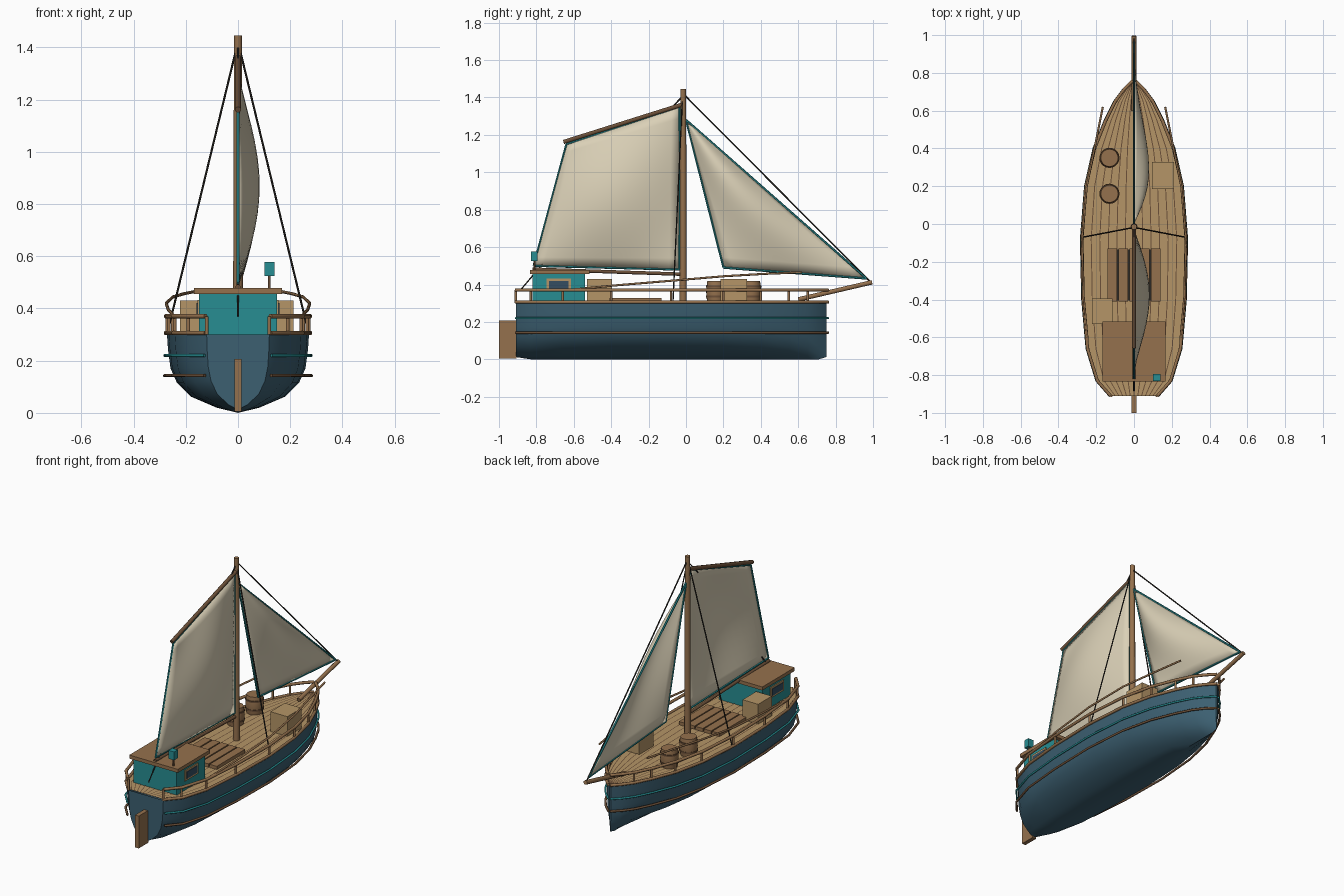
import bpy, bmesh, math
from mathutils import Vector

if "Cube" in bpy.data.objects:
    bpy.data.objects.remove(bpy.data.objects["Cube"])


def material(name, rgb):
    m = bpy.data.materials.new(name)
    m.diffuse_color = (*rgb, 1)
    m.use_nodes = True
    m.node_tree.nodes["Principled BSDF"].inputs["Base Color"].default_value = m.diffuse_color
    return m


NAVY = material("navy hull paint", (0.045, 0.115, 0.165))
TEAL = material("teal paint", (0.02, 0.27, 0.29))
CANVAS = material("cream canvas", (0.70, 0.63, 0.47))
BROWN = material("brown wood", (0.30, 0.165, 0.075))
DARKWOOD = material("dark wood", (0.15, 0.08, 0.04))
TAN = material("tan planks", (0.46, 0.30, 0.135))
DARK = material("dark rope", (0.025, 0.022, 0.018))
GLASS = material("window glass", (0.035, 0.075, 0.12))


def mesh_object(name, verts, faces, mat, smooth=None):
    me = bpy.data.meshes.new(name)
    me.from_pydata(verts, [], faces)
    bm = bmesh.new()
    bm.from_mesh(me)
    bmesh.ops.remove_doubles(bm, verts=bm.verts, dist=1e-5)
    bmesh.ops.recalc_face_normals(bm, faces=bm.faces)
    bm.to_mesh(me)
    bm.free()
    me.materials.append(mat)
    ob = bpy.data.objects.new(name, me)
    bpy.context.collection.objects.link(ob)
    if smooth:
        me.shade_smooth()
        me.set_sharp_from_angle(angle=math.radians(smooth))
    return ob


def box(name, x, y, z, mat):
    v = [(a, b, c) for a in x for b in y for c in z]
    f = [(0, 1, 3, 2), (4, 6, 7, 5), (0, 4, 5, 1), (2, 3, 7, 6), (0, 2, 6, 4), (1, 5, 7, 3)]
    return mesh_object(name, v, f, mat)


def tube(name, pts, r, mat, sides=8):
    """Round bar swept along a path, with capped ends."""
    pts = [Vector(p) for p in pts]
    verts, faces = [], []
    for i, p in enumerate(pts):
        d = (pts[min(i + 1, len(pts) - 1)] - pts[max(i - 1, 0)]).normalized()
        ref = Vector((0, 0, 1)) if abs(d.z) < 0.75 else Vector((1, 0, 0))
        a = d.cross(ref).normalized()
        b = d.cross(a)
        for k in range(sides):
            t = 2 * math.pi * (k + 0.5) / sides
            verts.append(p + r * (math.cos(t) * a + math.sin(t) * b))
        if i:
            o = (i - 1) * sides
            faces += [(o + k, o + (k + 1) % sides, o + sides + (k + 1) % sides, o + sides + k)
                      for k in range(sides)]
    n = (len(pts) - 1) * sides
    faces += [tuple(range(sides)), tuple(range(n, n + sides))]
    return mesh_object(name, verts, faces, mat, 50)


def lathe(name, centre, profile, mat, sides=20):
    n = len(profile)
    v = [(centre[0] + r * math.cos(2 * math.pi * k / sides),
          centre[1] + r * math.sin(2 * math.pi * k / sides), z)
         for k in range(sides) for r, z in profile]
    f = [(k * n + j, (k + 1) % sides * n + j, (k + 1) % sides * n + j + 1, k * n + j + 1)
         for k in range(sides) for j in range(n - 1)]
    f += [tuple(k * n for k in range(sides)), tuple(k * n + n - 1 for k in range(sides))]
    return mesh_object(name, v, f, mat, 35)


# Deck plan: (y, half width)
PLAN = [(-0.91, 0.12), (-0.83, 0.19), (-0.66, 0.242), (-0.40, 0.265), (-0.08, 0.272),
        (0.20, 0.25), (0.40, 0.205), (0.55, 0.145), (0.65, 0.095), (0.71, 0.05), (0.75, 0.006)]
DECK = 0.3

# Hull: cross-section scaled by the deck plan
SECTION = [(1, DECK), (0.985, 0.24), (0.95, 0.17), (0.86, 0.115), (0.66, 0.062), (0.3, 0.02), (0, 0)]
ring = SECTION + [(-w, z) for w, z in SECTION[-2::-1]]
N = len(ring)
verts = []
for y, w in PLAN:
    lift = 0.012 if y < -0.9 or y > 0.74 else 0
    verts += [(w * s, y, z + lift * (1 - z / DECK)) for s, z in ring]
faces = [(i * N + j, i * N + j + 1, (i + 1) * N + j + 1, (i + 1) * N + j)
         for i in range(len(PLAN) - 1) for j in range(N - 1)]
faces += [tuple(range(N)), tuple(range((len(PLAN) - 1) * N, len(PLAN) * N))]
mesh_object("hull", verts, faces, NAVY, 40)

# Planked deck with dark seams
v = [(s * w, y, DECK + 0.006) for y, w in PLAN for s in (-1, 1)]
mesh_object("deck", v, [(2 * i, 2 * i + 1, 2 * i + 3, 2 * i + 2) for i in range(len(PLAN) - 1)], TAN)
sv, sf = [], []
for k in range(-5, 6):
    for i, (y, w) in enumerate(PLAN):
        c, h = k * w / 6, 0.0025
        if i:
            b = len(sv)
            sf.append((b - 2, b - 1, b + 1, b))
        sv += [(c - h, y, DECK + 0.008), (c + h, y, DECK + 0.008)]
mesh_object("deck_seams", sv, sf, DARKWOOD)


def plan_path(s, z, out=0.008):
    return [(s * (w + (out if y < 0.74 else 0)), y + (0.01 if y > 0.74 else 0), z) for y, w in PLAN]


# Rails, stripes, stanchions and shrouds on both sides
for s, side in ((-1, "left"), (1, "right")):
    tube(side + "_toe_rail", plan_path(s, DECK + 0.006, 0.004), 0.009, BROWN)
    tube(side + "_teal_stripe", plan_path(s, 0.22), 0.006, TEAL)
    tube(side + "_rub_strake", plan_path(s, 0.143), 0.007, DARKWOOD)
    tube(side + "_hand_rail", plan_path(s, 0.37, 0.004), 0.009, BROWN)
    for i, (y, w) in enumerate(PLAN):
        if i not in (9, 10):
            tube(f"{side}_stanchion_{i}", [(s * w, y, DECK), (s * w, y, 0.37)], 0.007, BROWN)
    tube(side + "_upper_rail", [(s * 0.245, -0.62, 0.372), (s * 0.267, -0.38, 0.395),
                                (s * 0.275, -0.08, 0.42), (s * 0.25, 0.2, 0.444),
                                (s * 0.205, 0.42, 0.457), (s * 0.165, 0.62, 0.465)], 0.006, BROWN)
    tube(side + "_shroud", [(s * 0.01, -0.02, 1.38), (s * 0.272, -0.07, DECK)], 0.004, DARK, 6)

# Rudder
box("rudder", (-0.013, 0.013), (-1.0, -0.905), (0.005, 0.207), BROWN)

# Spars
lathe("mast", (0, -0.015), [(0.019, DECK), (0.017, 1.0), (0.015, 1.445)], BROWN, 12)
tube("gaff", [(0, -0.02, 1.362), (0, -0.655, 1.162)], 0.012, DARKWOOD)
tube("boom", [(0, -0.02, 0.455), (0, -0.82, 0.482)], 0.010, DARKWOOD)
tube("bowsprit", [(0, 0.6, 0.32), (0, 0.995, 0.412)], 0.013, BROWN)

# Standing and running ropes
tube("forestay", [(0, -0.01, 1.415), (0, 0.98, 0.42)], 0.004, DARK, 6)
tube("main_sheet", [(0, -0.75, 0.53), (0, -0.885, 0.37)], 0.004, DARK, 6)
tube("halyard", [(0, -0.015, 1.41), (0, -0.12, 1.30)], 0.004, DARK, 6)


def sail(name, corners, belly, n=14):
    """Billowing cloth between four (y, z) corners with a bound edge."""
    a, b, c, d = [Vector((0, *p)) for p in corners]
    v = []
    for i in range(n + 1):
        for j in range(n + 1):
            s, t = i / n, j / n
            p = a.lerp(b, s).lerp(d.lerp(c, s), t)
            p.x = belly * math.sin(math.pi * s) * math.sin(math.pi * t)
            v.append(p)
    m = n + 1
    f = [(i * m + j, i * m + j + 1, (i + 1) * m + j + 1, (i + 1) * m + j)
         for i in range(n) for j in range(n)]
    ob = mesh_object(name, v, f, CANVAS, 60)
    ob.modifiers.new("cloth thickness", "SOLIDIFY").thickness = 0.003
    for i, (p, q) in enumerate(((a, b), (b, c), (c, d), (d, a))):
        if (p - q).length > 0.01:
            tube(f"{name}_edge_{i}", [p, q], 0.006, TEAL, 6)


sail("mainsail", [(-0.035, 1.35), (-0.64, 1.15), (-0.815, 0.50), (-0.035, 0.48)], 0.08)
sail("jib", [(0.0, 1.28), (0.0, 1.28), (0.965, 0.432), (0.2, 0.49)], 0.08)

# Cabin with side windows
box("cabin", (-0.15, 0.15), (-0.82, -0.54), (DECK, 0.457), TEAL)
box("cabin_roof", (-0.168, 0.168), (-0.835, -0.515), (0.456, 0.478), BROWN)
for s, side in ((-1, "left"), (1, "right")):
    box(side + "_window_frame", sorted((s * 0.149, s * 0.156)), (-0.745, -0.615), (0.365, 0.432), TAN)
    box(side + "_window_pane", sorted((s * 0.15, s * 0.159)), (-0.732, -0.628), (0.377, 0.42), GLASS)

# Stern lamp
tube("lamp_post", [(0.12, -0.81, 0.475), (0.12, -0.81, 0.53)], 0.005, DARKWOOD)
box("lamp", (0.101, 0.139), (-0.83, -0.793), (0.525, 0.577), TEAL)

# Hatch grating: brown slats over a dark well
box("hatch_well", (-0.138, 0.138), (-0.405, -0.135), (DECK, 0.312), DARK)
for i in range(5):
    x = -0.14 + i * 0.0575
    box(f"hatch_slat_{i}", (x, x + 0.05), (-0.41, -0.13), (0.306, 0.327), BROWN)

# Cargo crates and barrels
box("fore_crate", (0.095, 0.212), (0.185, 0.327), (DECK, 0.43), TAN)
box("aft_crate", (-0.223, -0.115), (-0.53, -0.395), (DECK, 0.43), TAN)
for i, y in enumerate((0.16, 0.35)):
    lathe(f"barrel_{i}", (-0.13, y), [(0.045, DECK), (0.051, 0.335), (0.052, 0.36),
                                      (0.051, 0.385), (0.046, 0.418)], BROWN)
    for z in (0.33, 0.385):
        lathe(f"barrel_{i}_hoop", (-0.13, y), [(0.0535, z), (0.0535, z + 0.01)], DARKWOOD)
